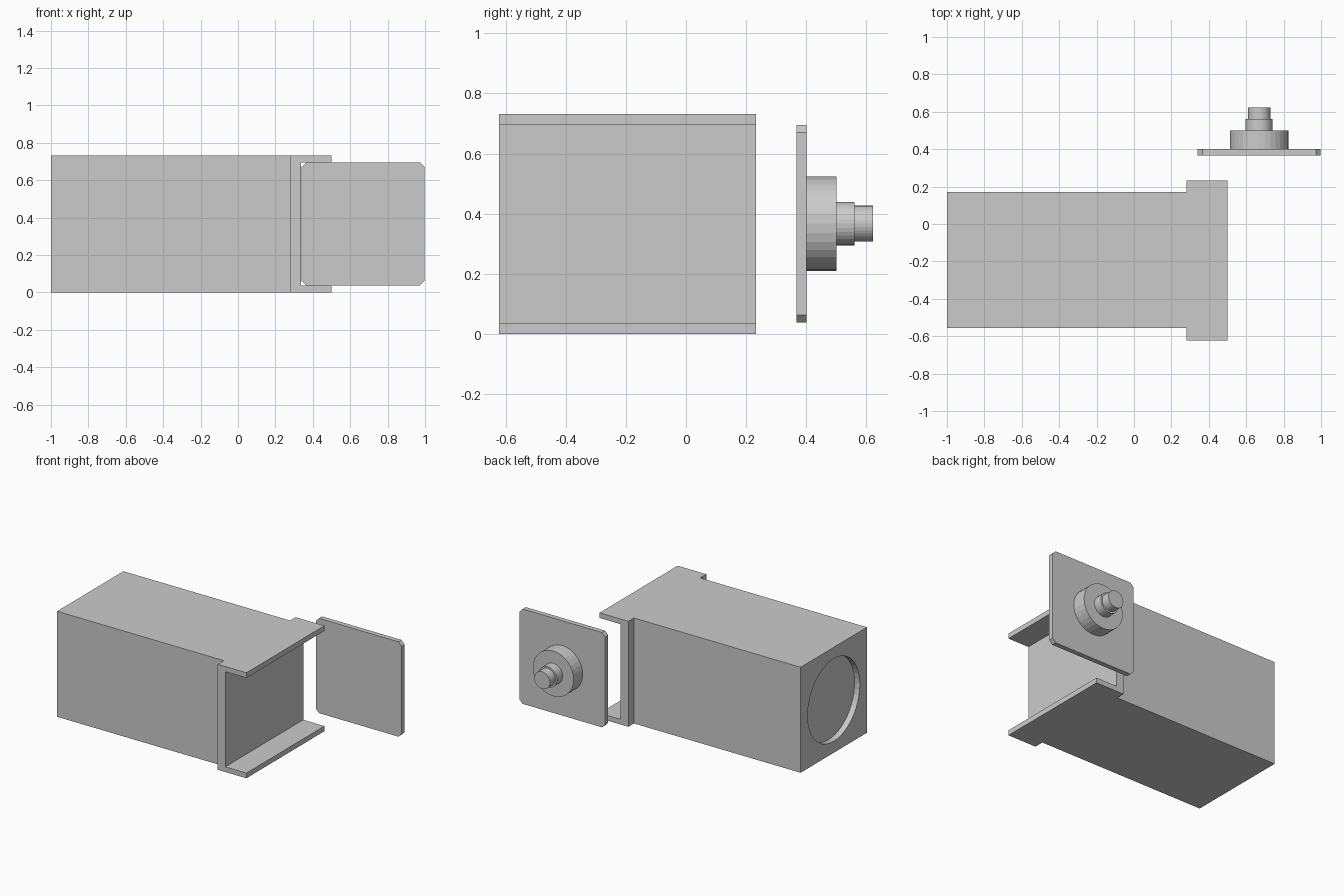
import bpy, bmesh
from math import pi
from mathutils import Matrix

if "Cube" in bpy.data.objects:
    bpy.data.objects.remove(bpy.data.objects["Cube"])


def extrude_profile(name, points, to_3d, offset):
    """Prism from a 2D outline, mapped into space and extruded by offset."""
    bm = bmesh.new()
    face = bm.faces.new([bm.verts.new(to_3d(a, b)) for a, b in points])
    top = bmesh.ops.extrude_face_region(bm, geom=[face])
    verts = [g for g in top["geom"] if isinstance(g, bmesh.types.BMVert)]
    bmesh.ops.translate(bm, verts=verts, vec=offset)
    bmesh.ops.recalc_face_normals(bm, faces=bm.faces)
    return to_object(name, bm)


def cylinder(name, radius, start, end, axis, centre, sides=32):
    """Cylinder along x or y between two positions."""
    a, b = centre
    mid = (start + end) / 2
    if axis == 'X':
        m = Matrix.Translation((mid, a, b)) @ Matrix.Rotation(pi / 2, 4, 'Y')
    else:
        m = Matrix.Translation((a, mid, b)) @ Matrix.Rotation(pi / 2, 4, 'X')
    bm = bmesh.new()
    bmesh.ops.create_cone(bm, cap_ends=True, segments=sides, radius1=radius,
                          radius2=radius, depth=end - start, matrix=m)
    return to_object(name, bm)


def to_object(name, bm):
    mesh = bpy.data.meshes.new(name)
    bm.to_mesh(mesh)
    bm.free()
    obj = bpy.data.objects.new(name, mesh)
    bpy.context.collection.objects.link(obj)
    return obj


H, T = 0.732, 0.036          # body height, plate thickness
Y0, Y1 = -0.555, 0.172       # body sides
F0, F1 = -0.622, 0.233       # flange sides
CY = (Y0 + Y1) / 2

# Housing: T-shaped outline seen from above
outline = [(-1, Y0), (0.28, Y0), (0.28, F0), (0.5, F0),
           (0.5, F1), (0.28, F1), (0.28, Y1), (-1, Y1)]
housing = extrude_profile("housing", outline, lambda x, y: (x, y, 0), (0, 0, H))

# Open slot between the top and bottom flange plates
slot = extrude_profile("slot_cutter", [(0.338, T), (0.7, T), (0.7, H - T), (0.338, H - T)],
                       lambda x, z: (x, -0.8, z), (0, 1.2, 0))

# Shallow round recess in the far end
recess = cylinder("recess_cutter", 0.286, -1.1, -0.96, 'X', (CY, H / 2), 48)

for cutter in (slot, recess):
    mod = housing.modifiers.new(cutter.name, 'BOOLEAN')
    mod.operation = 'DIFFERENCE'
    mod.solver = 'EXACT'
    mod.object = cutter
    cutter.hide_render = True
    cutter.hide_set(True)

# Detached cover plate with clipped corners
PX, PZ, R, C = 0.669, 0.367, 0.329, 0.025
corner = [(R, R - C), (R - C, R), (C - R, R), (-R, R - C),
          (-R, C - R), (C - R, -R), (R - C, -R), (R, C - R)]
extrude_profile("cover_plate", corner,
                lambda x, z: (PX + x, 0.367, PZ + z), (0, 0.034, 0))

# Stepped knob on the cover
for name, r, a, b in (("knob_base", 0.157, 0.40, 0.50),
                      ("knob_collar", 0.072, 0.499, 0.561),
                      ("knob_tip", 0.06, 0.56, 0.622)):
    cylinder(name, r, a, b, 'Y', (PX, PZ))
